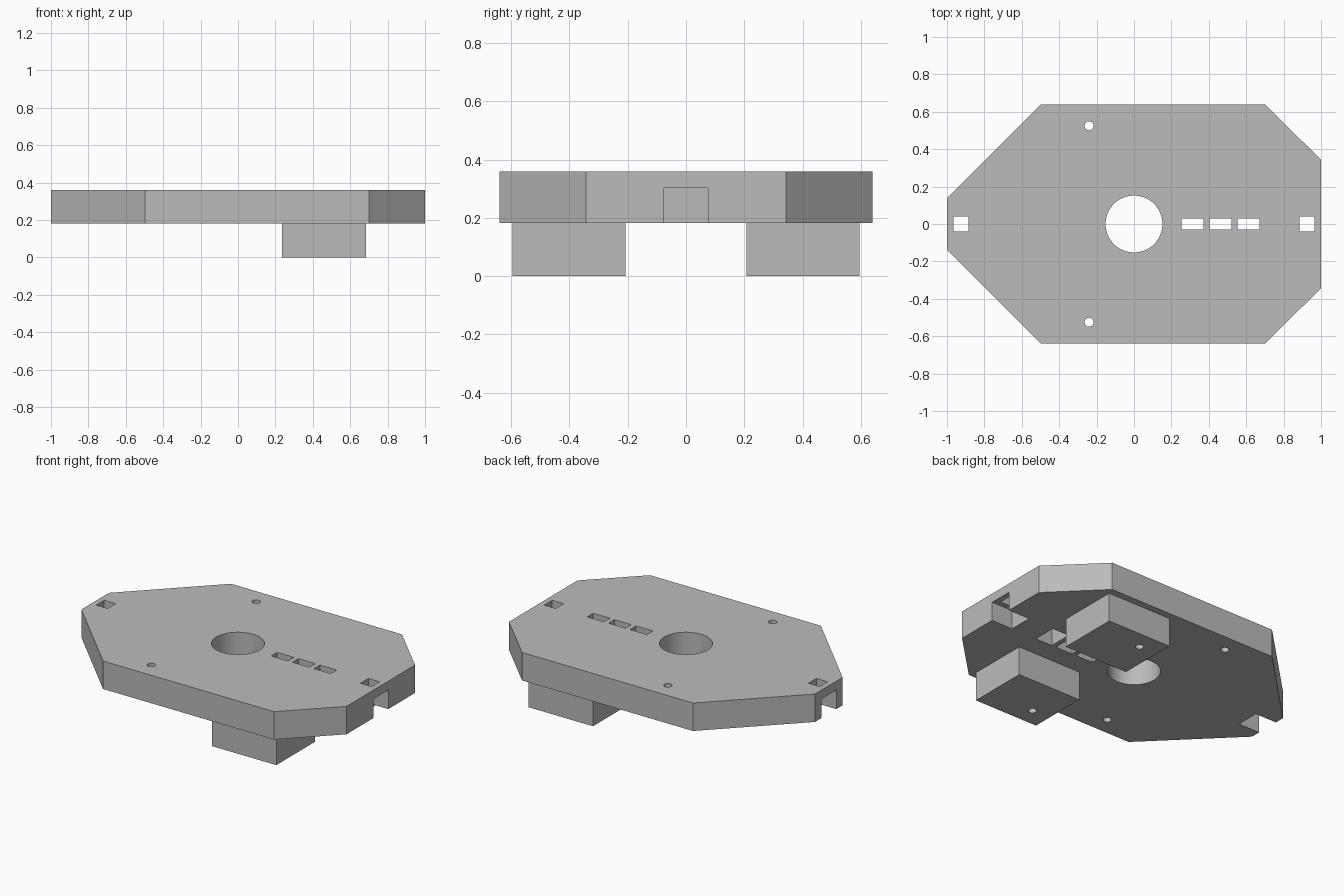
import bpy, bmesh, math
from mathutils import Matrix, Vector

if "Cube" in bpy.data.objects:
    bpy.data.objects.remove(bpy.data.objects["Cube"], do_unlink=True)

BOTTOM, TOP, POCKET = 0.183, 0.36, 0.303

grey = bpy.data.materials.new("plain grey")
grey.use_nodes = True
COLOUR = (0.5, 0.5, 0.5, 1)
grey.diffuse_color = COLOUR
grey.node_tree.nodes["Principled BSDF"].inputs["Base Color"].default_value = COLOUR


def finish(name, bm):
    mesh = bpy.data.meshes.new(name)
    bmesh.ops.recalc_face_normals(bm, faces=bm.faces)
    bm.to_mesh(mesh)
    bm.free()
    mesh.materials.append(grey)
    obj = bpy.data.objects.new(name, mesh)
    bpy.context.collection.objects.link(obj)
    return obj


def box(name, x0, x1, y0, y1, z0, z1):
    bm = bmesh.new()
    size = Matrix.Diagonal((x1 - x0, y1 - y0, z1 - z0, 1))
    mid = Vector((x0 + x1, y0 + y1, z0 + z1)) / 2
    bmesh.ops.create_cube(bm, size=1, matrix=Matrix.Translation(mid) @ size)
    return finish(name, bm)


def drill(name, x, y, radius, z0, z1, sides):
    bm = bmesh.new()
    bmesh.ops.create_cone(bm, cap_ends=True, segments=sides, radius1=radius,
                          radius2=radius, depth=z1 - z0,
                          matrix=Matrix.Translation((x, y, (z0 + z1) / 2)))
    return finish(name, bm)


def cut(target, cutters):
    for cutter in cutters:
        mod = target.modifiers.new("cut", 'BOOLEAN')
        mod.operation, mod.solver, mod.object = 'DIFFERENCE', 'EXACT', cutter
    bpy.context.view_layer.objects.active = target
    target.select_set(True)
    for mod in list(target.modifiers):
        bpy.ops.object.modifier_apply(modifier=mod.name)
    bpy.ops.object.shade_smooth_by_angle(angle=math.radians(30))
    target.select_set(False)
    for cutter in cutters:
        bpy.data.objects.remove(cutter, do_unlink=True)


# Eight-sided base plate
half = [(-1, 0.138), (-0.497, 0.64), (0.7, 0.64), (1, 0.343)]
outline = half + [(x, -y) for x, y in reversed(half)]
bm = bmesh.new()
face = bm.faces.new([bm.verts.new((x, y, BOTTOM)) for x, y in outline])
rise = bmesh.ops.extrude_face_region(bm, geom=[face])["geom"]
bmesh.ops.translate(bm, vec=(0, 0, TOP - BOTTOM),
                    verts=[v for v in rise if isinstance(v, bmesh.types.BMVert)])
plate = finish("base_plate", bm)

# Centre hole and small mounting holes
cutters = [drill("centre_cutter", 0, 0, 0.152, 0, 0.5, 64)]
for y in (-0.525, 0.525):
    cutters.append(drill("mount_cutter", -0.24, y, 0.024, 0, 0.5, 32))

# Square end windows above open notches
for side in (-1, 1):
    x0, x1 = sorted((side * 0.885, side * 0.965))
    cutters.append(box("window_cutter", x0, x1, -0.04, 0.04, 0, 0.5))
    x0, x1 = sorted((side * 0.85, side * 1.1))
    cutters.append(box("notch_cutter", x0, x1, -0.075, 0.075, 0.1, POCKET))

# Row of slots with wider pockets underneath
for i in range(3):
    x = 0.253 + 0.15 * i
    cutters.append(box("slot_cutter", x, x + 0.118, -0.03, 0.03, 0, 0.5))
    cutters.append(box("pocket_cutter", x, x + 0.118, -0.075, 0.075, 0.1, POCKET))
cut(plate, cutters)

# Two feet with blind screw holes
for name, side in (("back_foot", 1), ("front_foot", -1)):
    y0, y1 = sorted((side * 0.208, side * 0.595))
    foot = box(name, 0.235, 0.685, y0, y1, 0, BOTTOM)
    cut(foot, [drill("screw_cutter", 0.36, side * 0.478, 0.024, -0.1, 0.15, 32)])
